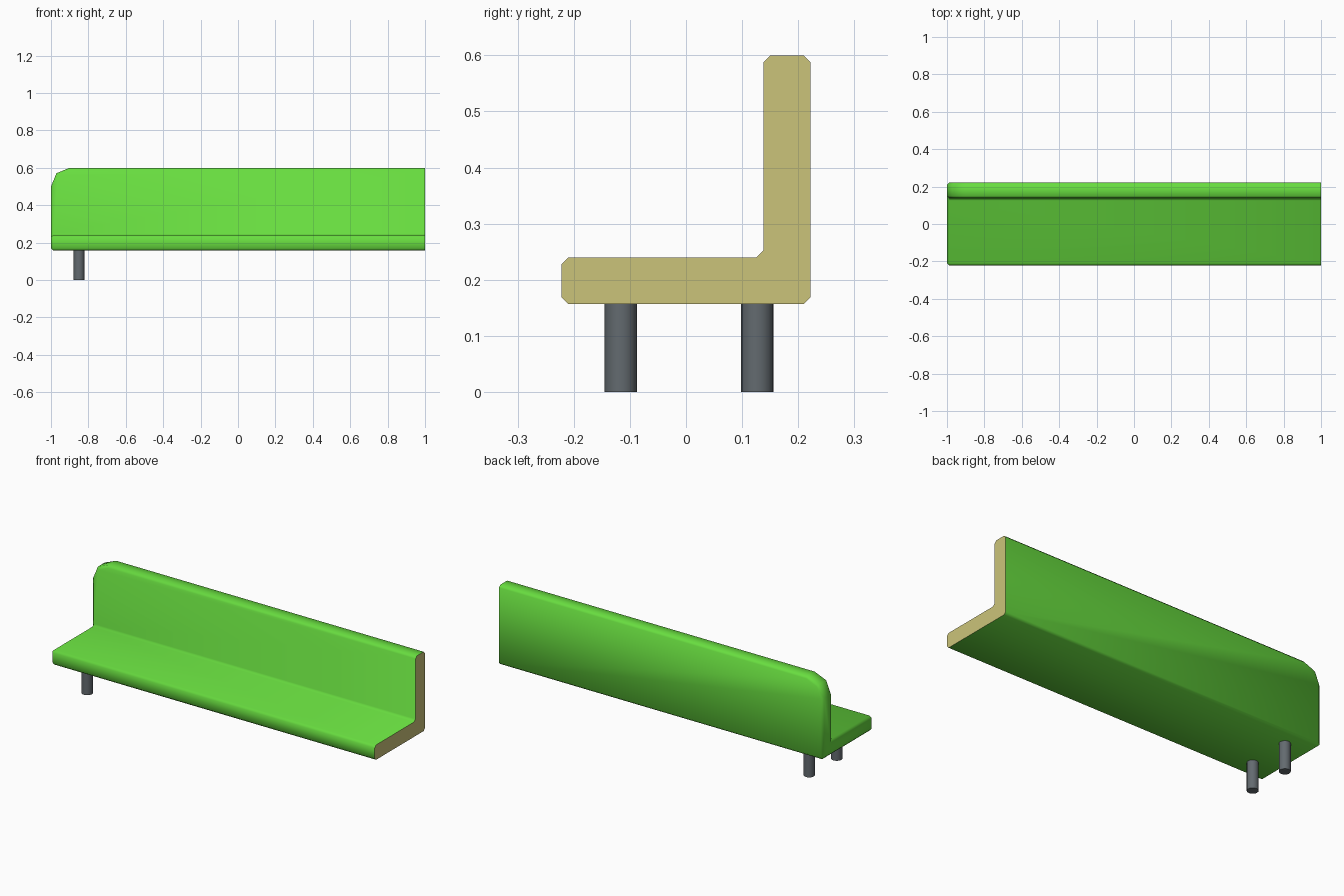
import bpy, bmesh, math

if "Cube" in bpy.data.objects:
    bpy.data.objects.remove(bpy.data.objects["Cube"])


def material(name, rgb):
    m = bpy.data.materials.new(name)
    m.diffuse_color = (*rgb, 1)
    m.use_nodes = True
    m.node_tree.nodes["Principled BSDF"].inputs["Base Color"].default_value = m.diffuse_color
    return m


green = material("green paint", (0.138, 0.72, 0.05))
tan = material("tan cut end", (0.60, 0.55, 0.195))
steel = material("grey steel", (0.125, 0.145, 0.16))


def finish(name, bm, mats, angle):
    bmesh.ops.recalc_face_normals(bm, faces=bm.faces)
    me = bpy.data.meshes.new(name)
    bm.to_mesh(me)
    bm.free()
    for m in mats:
        me.materials.append(m)
    ob = bpy.data.objects.new(name, me)
    bpy.context.collection.objects.link(ob)
    bpy.ops.object.select_all(action='DESELECT')
    ob.select_set(True)
    bpy.context.view_layer.objects.active = ob
    bpy.ops.object.shade_smooth_by_angle(angle=math.radians(angle))
    return ob


# Bench body: L-shaped profile (y, z) extruded along x
Y0, Y1, YB = -0.222, 0.222, 0.138
Z0, ZS, Z1 = 0.157, 0.24, 0.60
profile = [(Y0, Z0), (Y1, Z0), (Y1, Z1), (YB, Z1), (YB, ZS), (Y0, ZS)]
bm = bmesh.new()
cap = bm.faces.new([bm.verts.new((-1, y, z)) for y, z in profile])
ext = bmesh.ops.extrude_face_region(bm, geom=[cap], use_keep_orig=True)
for v in ext["geom"]:
    if isinstance(v, bmesh.types.BMVert):
        v.co.x = 1
bmesh.ops.recalc_face_normals(bm, faces=bm.faces)

# Rounded upper corner of the backrest at the finished end
corner = [e for e in bm.edges
          if all(v.co.x < -0.99 and v.co.z > Z1 - 0.001 for v in e.verts)]
bmesh.ops.bevel(bm, geom=corner, offset=0.1, segments=2, profile=0.5, affect='EDGES')

# Small chamfer on every real edge except those around the cut end
edges = [e for e in bm.edges
         if not all(v.co.x > 0.99 for v in e.verts)
         and e.calc_face_angle(0) > math.radians(50)]
bmesh.ops.bevel(bm, geom=edges, offset=0.0125, segments=1, affect='EDGES')

# Tan cut end
for f in bm.faces:
    f.material_index = int(all(v.co.x > 0.99 for v in f.verts))
finish("bench_body", bm, [green, tan], 70)

# Legs under the finished end
for name, y in (("front_leg", -0.116), ("back_leg", 0.127)):
    bm = bmesh.new()
    bmesh.ops.create_cone(bm, cap_ends=True, segments=16,
                          radius1=0.029, radius2=0.029, depth=0.16)
    bmesh.ops.translate(bm, verts=bm.verts, vec=(-0.85, y, 0.08))
    finish(name, bm, [steel], 40)
